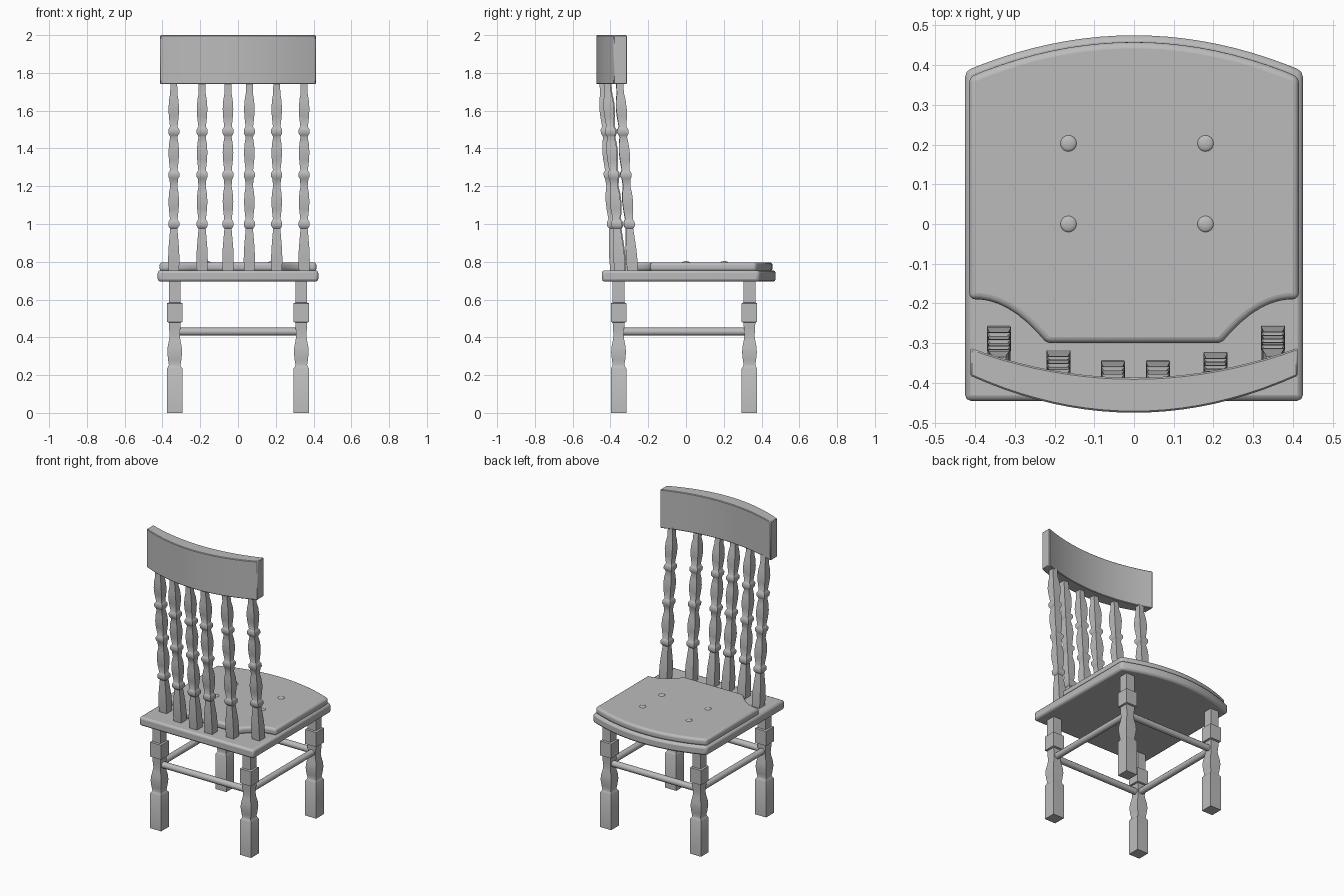
import bpy, bmesh, math
from mathutils import Vector

cube = bpy.data.objects.get("Cube")
if cube:
    bpy.data.objects.remove(cube, do_unlink=True)

GREY = (0.5, 0.5, 0.5, 1)
grey = bpy.data.materials.new("grey_wood")
grey.diffuse_color = GREY
grey.use_nodes = True
grey.node_tree.nodes["Principled BSDF"].inputs["Base Color"].default_value = GREY


def finish(bm, name, bevel=0, segments=2):
    bmesh.ops.recalc_face_normals(bm, faces=bm.faces)
    mesh = bpy.data.meshes.new(name)
    bm.to_mesh(mesh)
    bm.free()
    obj = bpy.data.objects.new(name, mesh)
    bpy.context.collection.objects.link(obj)
    mesh.materials.append(grey)
    if bevel:
        mod = obj.modifiers.new("soft_edge", 'BEVEL')
        mod.width = bevel
        mod.segments = segments
        mod.limit_method = 'ANGLE'
        mod.angle_limit = math.radians(40)
    bpy.ops.object.select_all(action='DESELECT')
    obj.select_set(True)
    bpy.context.view_layer.objects.active = obj
    bpy.ops.object.shade_smooth_by_angle(angle=math.radians(40))
    return obj


def slab(name, outline, z0, z1, bevel=0, segments=2):
    """Extrude a plan outline from z0 to z1."""
    bm = bmesh.new()
    face = bm.faces.new([bm.verts.new((x, y, z0)) for x, y in outline])
    ext = bmesh.ops.extrude_face_region(bm, geom=[face], use_keep_orig=True)
    top = [v for v in ext["geom"] if isinstance(v, bmesh.types.BMVert)]
    bmesh.ops.translate(bm, verts=top, vec=(0, 0, z1 - z0))
    return finish(bm, name, bevel, segments)


def post(name, profile, bottom, top):
    """Square-section turned post; profile holds (height, half width)."""
    bm = bmesh.new()
    a, b = Vector(bottom), Vector(top)
    rings = []
    for z, r in profile:
        c = a.lerp(b, (z - a.z) / (b.z - a.z))
        rings.append([bm.verts.new((c.x + sx * r, c.y + sy * r, z))
                      for sx, sy in ((-1, -1), (1, -1), (1, 1), (-1, 1))])
    for lo, hi in zip(rings, rings[1:]):
        for i in range(4):
            j = (i + 1) % 4
            bm.faces.new((lo[i], lo[j], hi[j], hi[i]))
    bm.faces.new(rings[0])
    bm.faces.new(rings[-1])
    return finish(bm, name)


def arc(half, y_end, y_mid, n=20):
    """Shallow bow from -half to +half in x."""
    pts = []
    for i in range(n + 1):
        t = 2 * i / n - 1
        pts.append((half * t, y_mid + (y_end - y_mid) * t * t))
    return pts


# Seat board with bowed edge
slab("seat", [(0.425, -0.445), (-0.425, -0.445)] + arc(0.425, 0.385, 0.475),
     0.695, 0.755, 0.014)

# Cushion with scooped corners around the spindles
scoop = []
for i in range(9):
    t = i / 8
    scoop.append((0.415 - 0.195 * t, -0.19 - 0.11 * t + 0.13 * t * (1 - t)))
outline = arc(0.415, 0.37, 0.458) + scoop + [(-x, y) for x, y in reversed(scoop)]
slab("cushion", outline, 0.75, 0.797, 0.016, 4)

# Cushion buttons
for x in (-0.165, 0.18):
    for y in (0, 0.203):
        bm = bmesh.new()
        bmesh.ops.create_uvsphere(bm, u_segments=16, v_segments=8, radius=0.021)
        bmesh.ops.scale(bm, verts=bm.verts, vec=(1, 1, 0.35))
        bmesh.ops.translate(bm, verts=bm.verts, vec=(x, y, 0.796))
        finish(bm, "cushion_button")

# Curved top rail
rail = arc(0.412, -0.312, -0.387) + list(reversed(arc(0.412, -0.382, -0.475)))
slab("top_rail", rail, 1.74, 2.0, 0.004, 1)

# Leaning back spindles: foot, then bulges separated by beads
spindle = [(0.75, 0.028), (0.81, 0.03), (0.87, 0.028), (0.93, 0.023), (0.975, 0.019)]
for z in (1.0, 1.26, 1.49):
    spindle += [(z - 0.02, 0.023), (z - 0.01, 0.029), (z + 0.01, 0.029), (z + 0.02, 0.023)]
    spindle += [(z + 0.025, 0.02), (z + 0.08, 0.026), (z + 0.12, 0.028)]
    spindle += [(z + 0.165, 0.025), (z + 0.2, 0.019)]
spindle += [(1.75, 0.018)]
for x, y in ((-0.34, -0.285), (-0.19, -0.345), (-0.053, -0.372),
             (0.06, -0.372), (0.205, -0.35), (0.35, -0.283)):
    post("back_spindle", spindle, (x, y, 0.75), (x, y - 0.068, 1.75))

# Legs: square foot, vase, block and neck
leg = [(0, 0.041), (0.235, 0.041), (0.245, 0.034), (0.255, 0.031), (0.28, 0.035),
       (0.32, 0.039), (0.35, 0.037), (0.385, 0.03), (0.41, 0.027), (0.45, 0.03),
       (0.478, 0.031), (0.482, 0.041), (0.58, 0.041), (0.584, 0.031), (0.7, 0.031)]
X, FRONT, BACK = 0.335, 0.336, -0.357
for x in (-X, X):
    for y in (FRONT, BACK):
        post("leg", leg, (x, y, 0), (x, y, 0.7))

# Stretchers joining the legs
for a, b in (((-X, FRONT), (X, FRONT)), ((-X, BACK), (X, BACK)),
             ((-X, BACK), (-X, FRONT)), ((X, BACK), (X, FRONT))):
    a, b = Vector((*a, 0.43)), Vector((*b, 0.43))
    bm = bmesh.new()
    bmesh.ops.create_cone(bm, cap_ends=True, segments=12, radius1=0.021,
                          radius2=0.021, depth=(b - a).length)
    turn = (b - a).to_track_quat('Z', 'Y').to_matrix()
    bmesh.ops.rotate(bm, verts=bm.verts, cent=(0, 0, 0), matrix=turn)
    bmesh.ops.translate(bm, verts=bm.verts, vec=(a + b) / 2)
    finish(bm, "stretcher")
